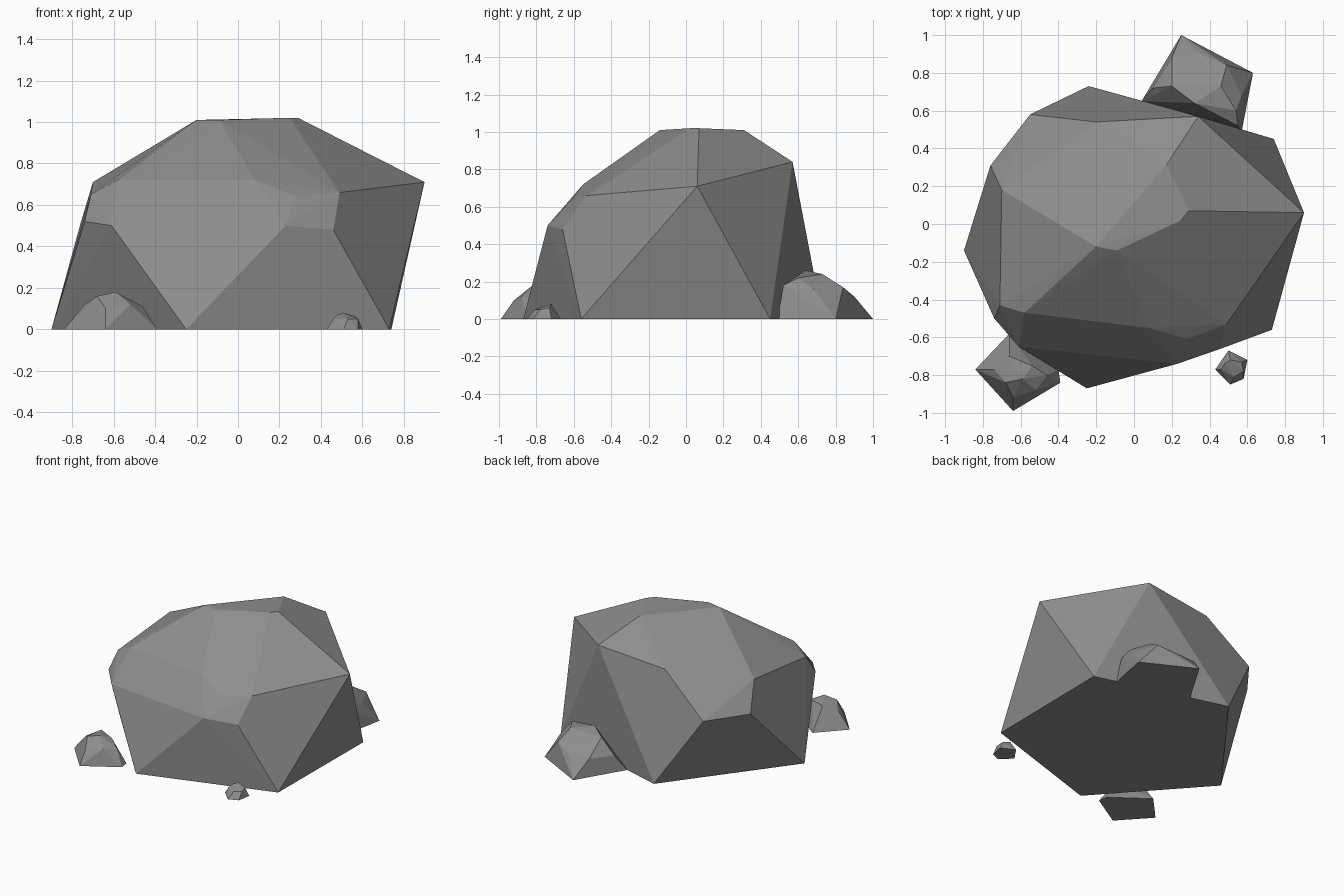
import bpy
import bmesh
import math
from mathutils import Vector

# Remove the default object
default_cube = bpy.data.objects.get("Cube")
if default_cube is not None:
    bpy.data.objects.remove(default_cube, do_unlink=True)


def make_material(name, colour):
    material = bpy.data.materials.new(name)
    material.use_nodes = True
    material.diffuse_color = colour
    shader = material.node_tree.nodes.get("Principled BSDF")
    shader.inputs["Base Color"].default_value = colour
    shader.inputs["Roughness"].default_value = 0.9
    return material


def chiselled_rock(name, material, ground, shoulder, crown):
    """Wrap a ground outline, a shoulder ring and a crown in one faceted hull."""
    mesh_builder = bmesh.new()
    corners = [(x, y, 0) for x, y in ground] + shoulder + crown
    for corner in corners:
        mesh_builder.verts.new(Vector(corner))
    hull = bmesh.ops.convex_hull(mesh_builder, input=mesh_builder.verts[:])
    leftovers = set(hull["geom_interior"]) | set(hull["geom_unused"])
    loose = [item for item in leftovers if isinstance(item, bmesh.types.BMVert)]
    bmesh.ops.delete(mesh_builder, geom=loose, context="VERTS")
    # Merge nearly level triangles into broad chiselled facets
    bmesh.ops.dissolve_limit(
        mesh_builder,
        angle_limit=math.radians(2),
        verts=mesh_builder.verts[:],
        edges=mesh_builder.edges[:],
    )
    bmesh.ops.recalc_face_normals(mesh_builder, faces=mesh_builder.faces[:])
    for face in mesh_builder.faces:
        face.smooth = False
    mesh = bpy.data.meshes.new(name)
    mesh_builder.to_mesh(mesh)
    mesh_builder.free()
    mesh.materials.append(material)
    rock = bpy.data.objects.new(name, mesh)
    bpy.context.scene.collection.objects.link(rock)
    return rock


stone_grey = make_material("stone_grey", (0.27, 0.27, 0.27, 1))

# Large central boulder
chiselled_rock(
    "main_boulder",
    stone_grey,
    ground=[(-.9, -.14), (-.25, -.87), (.73, -.56), (.74, .45), (-.24, .73)],
    shoulder=[
        (-.61, -.65, .5), (-.74, -.5, .52), (-.71, -.43, .65), (-.58, -.47, .72),
        (.08, -.55, .72), (.28, -.61, .64), (.23, -.74, .5), (.46, -.66, .48),
        (.49, -.53, .66), (.9, .06, .71), (.34, .57, .84), (-.2, .54, .79),
        (-.55, .58, .5), (-.76, .31, .51), (-.7, .18, .71),
    ],
    crown=[
        (-.2, -.12, 1.01), (-.09, -.14, 1.01), (.25, .02, 1.02),
        (.29, .07, 1.02), (.17, .31, 1.01),
    ],
)

# Medium rock leaning on the back of the boulder
chiselled_rock(
    "back_rock",
    stone_grey,
    ground=[(.25, 1), (.63, .8), (.57, .49), (.04, .65)],
    shoulder=[
        (.2, .88, .13), (.35, .9, .12), (.49, .84, .17), (.57, .68, .16),
        (.55, .52, .18), (.1, .72, .12),
    ],
    crown=[(.2, .73, .24), (.32, .64, .26), (.46, .73, .24), (.54, .6, .22)],
)

# Smaller rock beside the front corner
chiselled_rock(
    "front_rock",
    stone_grey,
    ground=[(-.84, -.77), (-.64, -.99), (-.39, -.84), (-.4, -.77), (-.66, -.58)],
    shoulder=[(-.64, -.92, .1), (-.52, -.88, .12), (-.46, -.8, .11), (-.74, -.77, .12)],
    crown=[(-.68, -.84, .16), (-.59, -.82, .18), (-.54, -.75, .15), (-.66, -.7, .16)],
)

# Little pebble in front
chiselled_rock(
    "pebble",
    stone_grey,
    ground=[(.43, -.77), (.5, -.67), (.6, -.72), (.58, -.82), (.51, -.85)],
    shoulder=[(.46, -.77, .05), (.53, -.81, .05), (.58, -.78, .05)],
    crown=[(.48, -.74, .07), (.51, -.72, .08), (.57, -.73, .06)],
)
